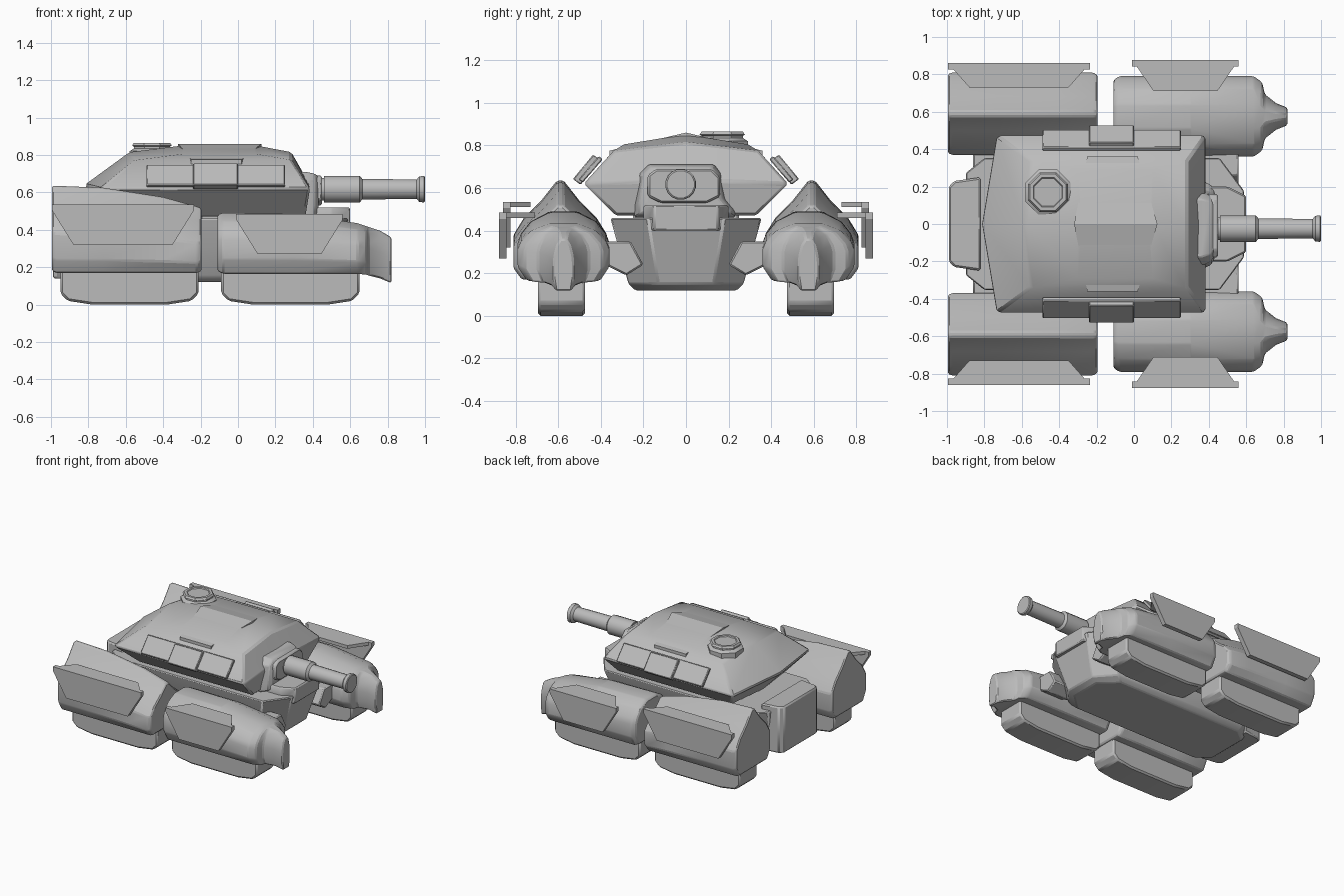
import bpy, bmesh, math
from mathutils import Vector

cube = bpy.data.objects.get("Cube")
if cube:
    bpy.data.objects.remove(cube, do_unlink=True)

GREY = (0.5, 0.5, 0.5, 1)
mat = bpy.data.materials.new("plain grey")
mat.use_nodes = True
mat.diffuse_color = GREY
mat.node_tree.nodes["Principled BSDF"].inputs["Base Color"].default_value = GREY


def loft(name, rings, bevel=0.0, angle=30):
    """Skin a list of equal-length point rings and cap both ends."""
    bm = bmesh.new()
    rows = [[bm.verts.new(p) for p in ring] for ring in rings]
    n = len(rows[0])
    for a, b in zip(rows, rows[1:]):
        for i in range(n):
            j = (i + 1) % n
            bm.faces.new((a[i], a[j], b[j], b[i]))
    bm.faces.new(rows[0])
    bm.faces.new(rows[-1])
    bmesh.ops.recalc_face_normals(bm, faces=bm.faces)
    mesh = bpy.data.meshes.new(name)
    bm.to_mesh(mesh)
    bm.free()
    mesh.materials.append(mat)
    ob = bpy.data.objects.new(name, mesh)
    bpy.context.collection.objects.link(ob)
    bpy.ops.object.select_all(action='DESELECT')
    bpy.context.view_layer.objects.active = ob
    ob.select_set(True)
    if bevel:
        mod = ob.modifiers.new("Bevel", 'BEVEL')
        mod.width = bevel
        mod.segments = 1
        mod.angle_limit = math.radians(25)
    bpy.ops.object.shade_smooth_by_angle(angle=math.radians(angle))
    return ob


def prism(name, outline, axis, a, b, bevel=0.0):
    """Extrude a 2D outline along an axis from a to b."""
    def put(p, d):
        q = list(p)
        q.insert(axis, d)
        return q
    return loft(name, [[put(p, d) for p in outline] for d in (a, b)], bevel)


def mirrored(half):
    """Close a half section (u, v) about u = 0."""
    return half + [(-u, v) for u, v in reversed(half)]


def turned(name, centre, axis, profile, sides, spin=0.0):
    """Lathe (distance, radius) pairs around an axis through centre."""
    rings = []
    for d, r in profile:
        ring = []
        for i in range(sides):
            t = spin + math.tau * i / sides
            q = [r * math.cos(t), r * math.sin(t)]
            q.insert(axis, d)
            ring.append(Vector(q) + Vector(centre))
        rings.append(ring)
    return loft(name, rings)


def pod(name, cy, width, half, stations):
    """Loft a section along x; stations are (x, width factor, top, bottom)."""
    rings = [[(x, cy + u * k * width, lo + v * (hi - lo)) for u, v in mirrored(half)]
             for x, k, hi, lo in stations]
    return loft(name, rings, 0.008)


# Hull with sloping sides, pointed front and stepped back
def hull_ring(z, front, back, w, nose):
    half = [(front, nose), (front - 0.13, w), (back + 0.1, w), (back, w - 0.08)]
    return [(x, y, z) for x, y in half] + [(x, -y, z) for x, y in reversed(half)]


loft("hull", [hull_ring(0.12, 0.45, -0.86, 0.24, 0.12), hull_ring(0.15, 0.5, -0.87, 0.27, 0.13),
              hull_ring(0.46, 0.59, -0.9, 0.355, 0.18)], 0.008)
prism("hull_nose_deck", [(-0.2, -0.2), (0.5, -0.2), (0.6, -0.15), (0.6, 0.15), (0.5, 0.2), (-0.2, 0.2)],
      2, 0.4, 0.52, 0.008)
prism("rear_block", [(-0.82, -0.25), (-0.96, -0.23), (-0.99, -0.2), (-0.99, 0.2), (-0.96, 0.23), (-0.82, 0.25)],
      2, 0.14, 0.5, 0.01)

# Suspension: pods, treads, arms and skirts on both sides
FRONT_HALF = [(0.3, 1), (0.7, 0.87), (0.93, 0.68), (1, 0.55), (1, 0.24), (0.8, 0)]
REAR_HALF = [(0.07, 1), (0.42, 0.79), (0.78, 0.62), (1, 0.45), (1, 0.15), (0.82, 0)]
TREAD = [(-0.37, 0.22), (-0.37, 0.06), (-0.33, 0.02), (-0.2, 0),
         (0.2, 0), (0.33, 0.02), (0.37, 0.06), (0.37, 0.22)]
ARM = [(0.2, 0.24), (0.26, 0.35), (0.38, 0.35), (0.38, 0.24), (0.28, 0.19)]

for side, s in (("left", 1), ("right", -1)):
    pod("front_pod_" + side, s * 0.575, 0.215, FRONT_HALF,
        [(-0.11, 0.9, 0.48, 0.18), (-0.08, 1, 0.49, 0.165), (0.3, 1, 0.485, 0.165),
         (0.64, 1, 0.435, 0.165), (0.685, 0.85, 0.42, 0.16), (0.7, 0.55, 0.415, 0.155),
         (0.76, 0.33, 0.395, 0.14), (0.82, 0.22, 0.36, 0.115)])
    pod("rear_pod_" + side, s * 0.59, 0.22, REAR_HALF,
        [(-0.995, 0.96, 0.635, 0.18), (-0.97, 1, 0.635, 0.17), (-0.72, 1, 0.625, 0.17),
         (-0.4, 1, 0.575, 0.17), (-0.22, 1, 0.525, 0.17), (-0.195, 0.94, 0.515, 0.18)])
    for end, cx in (("front", 0.28), ("rear", -0.58)):
        prism(f"{end}_tread_{side}", [(cx + x, z) for x, z in TREAD], 1, s * 0.475, s * 0.695, 0.012)
    for end, x0, x1 in (("front", 0.36, 0.56), ("rear", -0.86, -0.6)):
        prism(f"{end}_arm_{side}", [(s * y, z) for y, z in ARM], 0, x0, x1, 0.008)
    # Skirts: a flat flange on top and a hanging plate
    for end, x0, x1, y0, y1, z0, z1 in (("front", -0.01, 0.56, 0.71, 0.878, 0.27, 0.485),
                                        ("rear", -0.995, -0.235, 0.73, 0.86, 0.32, 0.535)):
        inset = 0.115
        prism(f"{end}_skirt_flange_{side}",
              [(x0, s * y1), (x1, s * y1), (x1 - inset, s * y0), (x0 + inset, s * y0)],
              2, z1 - 0.025, z1)
        prism(f"{end}_skirt_plate_{side}",
              [(x0, z1), (x1, z1), (x1, z1 - 0.03), (x1 - inset, z0), (x0 + inset, z0), (x0, z1 - 0.03)],
              1, s * (y1 - 0.035), s * y1)


# Turret shell with a ridge along the middle
def turret_ring(front, back, corner, w, edge, centre):
    return [(front, -w, edge), (front, 0, centre), (front, w, edge),
            (corner, w, edge), (back, 0, centre), (corner, -w, edge)]


loft("turret", [turret_ring(0.36, -0.66, -0.62, 0.33, 0.47, 0.47),
                turret_ring(0.385, -0.82, -0.74, 0.48, 0.62, 0.64),
                turret_ring(0.285, -0.58, -0.55, 0.34, 0.775, 0.815),
                turret_ring(0.1, -0.3, -0.3, 0.29, 0.805, 0.85),
                turret_ring(0.08, -0.28, -0.28, 0.01, 0.85, 0.852)], 0.012)

# Raised roof panel bent over the ridge
ROOF = [(-0.25, -0.36, 0.775), (0.02, -0.36, 0.775), (0.125, 0, 0.86),
        (0.02, 0.36, 0.775), (-0.25, 0.36, 0.775), (-0.32, 0, 0.86)]
for name, s in (("left", 1), ("right", -1)):
    half = [p for p in ROOF if p[1] * s >= 0]
    loft("roof_panel_" + name, [[(x, y, z - 0.04) for x, y, z in half], half])

# Hatch on the roof
turned("hatch", (-0.46, 0.17, 0), 2,
       [(0.74, 0.13), (0.82, 0.13), (0.835, 0.105), (0.845, 0.105), (0.85, 0.115),
        (0.865, 0.105), (0.865, 0.085), (0.858, 0.08)], 8, math.pi / 8)

# Side armour lying on the turret slope
for side, s in (("left", 1), ("right", -1)):
    for part, x0, x1, low, high, lift in (
            ("armour_strip", -0.49, 0.25, (0.485, 0.625), (0.39, 0.735), 0.025),
            ("armour_block", -0.24, 0.0, (0.495, 0.615), (0.4, 0.73), 0.045)):
        outline = [low, high, (high[0] + lift * 0.8, high[1] + lift * 0.6),
                   (low[0] + lift * 0.8, low[1] + lift * 0.6)]
        prism(f"{part}_{side}", [(s * y, z) for y, z in outline], 0, x0, x1, 0.005)

# Gun mount
MOUNT = [(-0.22, 0.475), (-0.22, 0.53), (-0.2, 0.66), (-0.16, 0.7), (0.12, 0.7),
         (0.15, 0.66), (0.17, 0.55), (0.21, 0.5), (0.21, 0.475)]
loft("gun_mount", [[(x, y * k, 0.6 + (z - 0.6) * k) for y, z in MOUNT]
                   for x, k in ((0.25, 1.1), (0.36, 1.1), (0.41, 1), (0.43, 0.85))], 0.006)
prism("gun_mount_plate", [(-0.18, 0.56), (-0.18, 0.66), (-0.14, 0.69), (0.12, 0.69), (0.16, 0.65), (0.16, 0.56),
                          (0.1, 0.53), (-0.12, 0.53)], 0, 0.38, 0.45, 0.01)

# Gun barrel with a flared muzzle
turned("gun_barrel", (0, -0.025, 0.617), 0,
       [(0.4, 0.062), (0.46, 0.062), (0.46, 0.073), (0.65, 0.073), (0.665, 0.056), (0.955, 0.053),
        (0.97, 0.07), (0.995, 0.072), (1.0, 0.065)], 16, math.pi / 16)
